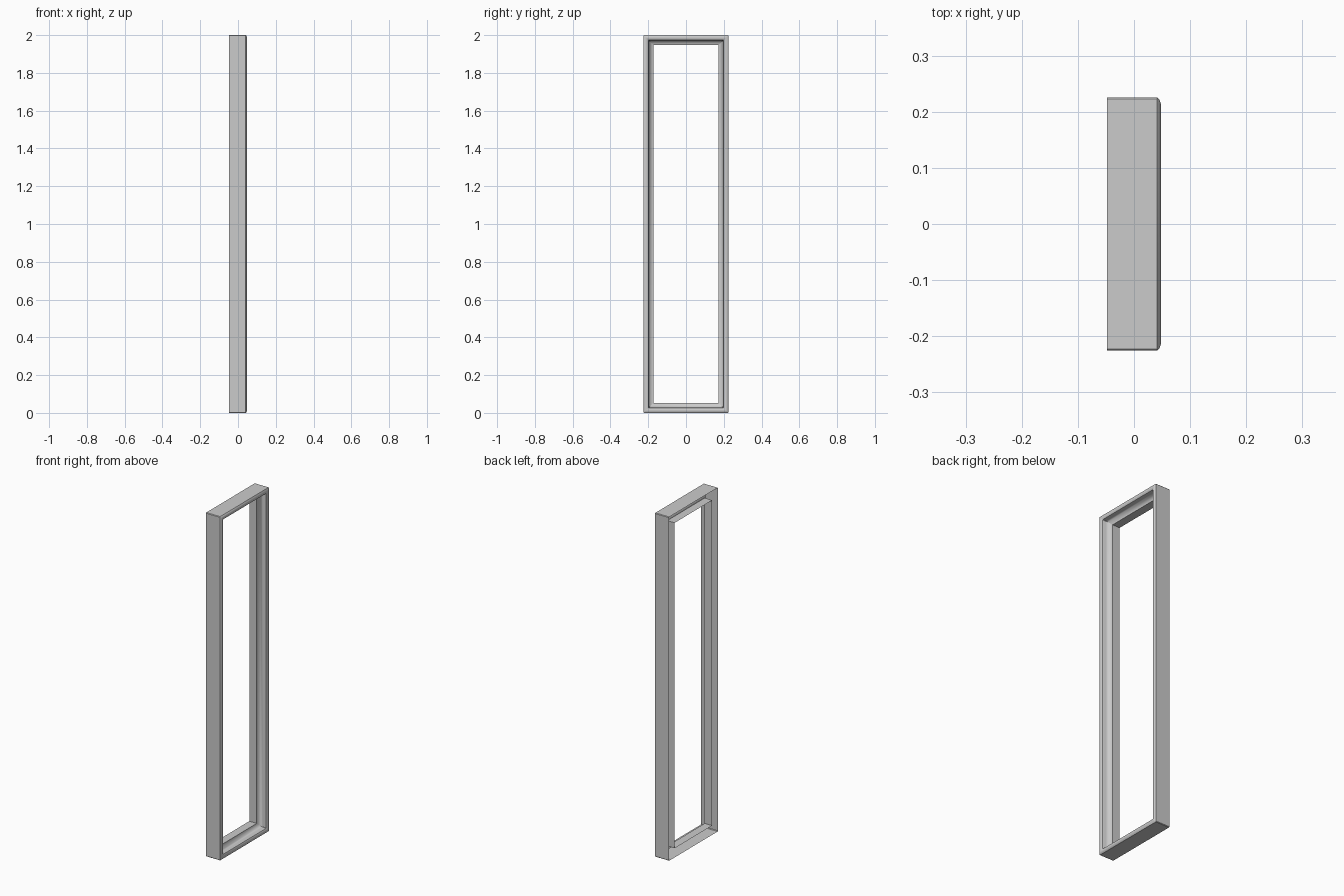
import bpy, bmesh

if "Cube" in bpy.data.objects:
    bpy.data.objects.remove(bpy.data.objects["Cube"])

HALF_W, HEIGHT, CUT = 0.2255, 2.0, 0.003

# Moulding section: (inset from the outer edge, x), open at the back
profile = [
    (0.0, -0.048), (0.0, 0.041), (0.004, 0.0455), (0.012, 0.048),
    (0.020, 0.0465), (0.026, 0.042), (0.028, 0.036),     # rounded front rim
    (0.029, 0.022), (0.033, 0.013), (0.039, 0.006),      # cove
    (0.046, 0.002), (0.0535, 0.0), (0.0535, -0.048),     # inner lip wall
]
DEEPEST = profile[-1][0]


def ring(inset, x):
    """Rectangle outline with slightly cut corners that fade inwards."""
    a, b = HALF_W - inset, HEIGHT / 2 - inset
    c = CUT * (1 - inset / DEEPEST)
    yz = [(-a + c, -b), (a - c, -b), (a, -b + c), (a, b - c),
          (a - c, b), (-a + c, b), (-a, b - c), (-a, -b + c)]
    return [(x, y, z + HEIGHT / 2) for y, z in yz]


# Sweep the section around the mitred rectangle
bm = bmesh.new()
rings = [[bm.verts.new(p) for p in ring(i, x)] for i, x in profile]
for r0, r1 in zip(rings, rings[1:]):
    for k in range(8):
        n = (k + 1) % 8
        bm.faces.new((r0[k], r0[n], r1[n], r1[k]))
bmesh.ops.remove_doubles(bm, verts=bm.verts, dist=1e-5)

# Outward normals
bm.normal_update()
top = max(bm.faces, key=lambda f: f.calc_center_median().z)
if top.normal.z < 0:
    bmesh.ops.reverse_faces(bm, faces=bm.faces)

mesh = bpy.data.meshes.new("moulded_frame")
bm.to_mesh(mesh)
bm.free()
frame = bpy.data.objects.new("moulded_frame", mesh)
bpy.context.collection.objects.link(frame)
bpy.context.view_layer.objects.active = frame
frame.select_set(True)
bpy.ops.object.shade_smooth_by_angle(angle=0.6)
